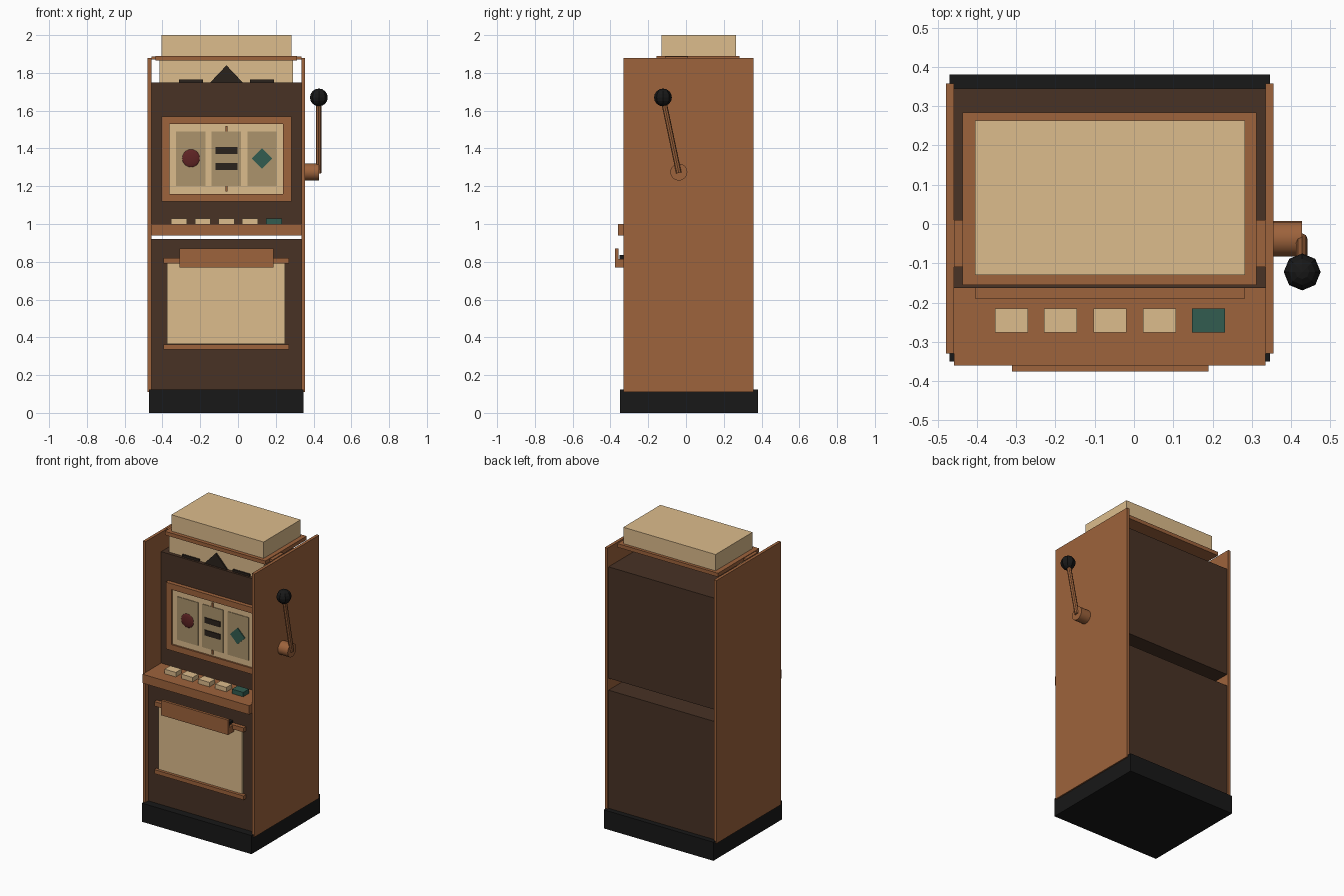
import bpy, bmesh, math
from mathutils import Vector

if "Cube" in bpy.data.objects:
    bpy.data.objects.remove(bpy.data.objects["Cube"])


def material(name, r, g, b):
    m = bpy.data.materials.new(name)
    lin = [((c / 255 + 0.055) / 1.055) ** 2.4 if c > 10 else c / 255 / 12.92 for c in (r, g, b)]
    m.diffuse_color = (*lin, 1)
    m.use_nodes = True
    m.node_tree.nodes["Principled BSDF"].inputs["Base Color"].default_value = m.diffuse_color
    return m


WOOD = material("wood", 157, 99, 60)
DARK = material("dark_wood", 72, 50, 37)
TAN = material("cream", 220, 188, 140)
REEL = material("reel_cream", 172, 148, 108)
BLACK = material("black", 24, 24, 24)
INK = material("ink", 42, 34, 28)
GREEN = material("green", 50, 92, 80)
RED = material("red", 95, 36, 36)


def finish(name, bm, mat):
    bmesh.ops.recalc_face_normals(bm, faces=bm.faces)
    me = bpy.data.meshes.new(name)
    bm.to_mesh(me)
    bm.free()
    me.materials.append(mat)
    ob = bpy.data.objects.new(name, me)
    bpy.context.collection.objects.link(ob)
    return ob


def box(name, x, y, z, mat):
    """Box from (min, max) ranges."""
    bm = bmesh.new()
    bmesh.ops.create_cube(bm, size=1)
    for v in bm.verts:
        v.co = [r[0] if c < 0 else r[1] for c, r in zip(v.co, (x, y, z))]
    return finish(name, bm, mat)


def prism(name, pts, y, mat):
    """Extrude an x/z outline along y."""
    bm = bmesh.new()
    f = bm.faces.new([bm.verts.new((px, y[0], pz)) for px, pz in pts])
    ext = bmesh.ops.extrude_face_region(bm, geom=[f])["geom"]
    bmesh.ops.translate(bm, vec=(0, y[1] - y[0], 0),
                        verts=[g for g in ext if isinstance(g, bmesh.types.BMVert)])
    return finish(name, bm, mat)


def rod(name, a, b, r, seg, mat):
    a, b = Vector(a), Vector(b)
    bm = bmesh.new()
    bmesh.ops.create_cone(bm, cap_ends=True, segments=seg, radius1=r, radius2=r, depth=(b - a).length)
    ob = finish(name, bm, mat)
    ob.location = (a + b) / 2
    ob.rotation_euler = (b - a).to_track_quat('Z', 'Y').to_euler()
    return ob


def ball(name, loc, r, seg, mat, scale=(1, 1, 1)):
    bm = bmesh.new()
    bmesh.ops.create_uvsphere(bm, u_segments=seg, v_segments=max(seg // 2, 8), radius=r)
    bmesh.ops.scale(bm, vec=scale, verts=bm.verts)
    ob = finish(name, bm, mat)
    ob.location = loc
    return ob


def smooth(ob):
    for p in ob.data.polygons:
        p.use_smooth = True
    ob.data.set_sharp_from_angle(angle=math.radians(35))


CX = -0.061            # centre of the cabinet
INNER = (-0.458, 0.335)

# cabinet
box("base_plinth", (-0.47, 0.346), (-0.35, 0.38), (0, 0.125), BLACK)
box("left_side_panel", (-0.478, -0.458), (-0.33, 0.357), (0.11, 1.88), WOOD)
box("right_side_panel", (0.335, 0.355), (-0.33, 0.357), (0.11, 1.88), WOOD)
box("lower_body", INNER, (-0.30, 0.345), (0.12, 0.92), DARK)
box("upper_body", INNER, (-0.163, 0.345), (1.0, 1.75), DARK)
box("button_shelf", INNER, (-0.36, -0.155), (0.94, 1.0), WOOD)

# crown and marquee
box("crown_cross_rail", INNER, (-0.11, 0.01), (1.872, 1.886), WOOD)
box("crown_trim", (-0.437, 0.312), (-0.155, 0.284), (1.865, 1.89), WOOD)
box("crown_box", (-0.405, 0.282), (-0.13, 0.264), (1.89, 2.0), TAN)
box("marquee_panel", (-0.415, 0.292), (-0.14, -0.12), (1.74, 1.865), TAN)
prism("marquee_peak", [(CX - 0.09, 1.745), (CX + 0.09, 1.745), (CX, 1.84)], (-0.15, -0.138), INK)
for side, s in (("left", -1), ("right", 1)):
    c = CX + s * 0.188
    box(f"marquee_bar_{side}", (c - 0.063, c + 0.063), (-0.15, -0.138), (1.74, 1.765), INK)

# reel display with raised frame
FY = (-0.19, -0.16)
box("display_frame_top", (-0.405, 0.282), FY, (1.53, 1.57), WOOD)
box("display_frame_bottom", (-0.405, 0.282), FY, (1.12, 1.16), WOOD)
box("display_frame_left", (-0.405, -0.362), FY, (1.16, 1.53), WOOD)
box("display_frame_right", (0.238, 0.282), FY, (1.16, 1.53), WOOD)
box("display_panel", (-0.362, 0.238), (-0.178, -0.16), (1.16, 1.53), TAN)
for i in range(3):
    c = CX + (i - 1) * 0.188
    box(f"reel_window_{i + 1}", (c - 0.078, c + 0.078), (-0.182, -0.17), (1.20, 1.49), REEL)
for name, z in (("lower", (1.172, 1.20)), ("upper", (1.49, 1.52))):
    box(f"payline_mark_{name}", (CX - 0.005, CX + 0.005), (-0.186, -0.17), z, WOOD)

# reel symbols
smooth(ball("round_symbol", (CX - 0.188, -0.18, 1.348), 0.048, 20, RED, (1, 0.2, 1)))
for i, z in enumerate((1.305, 1.389)):
    box(f"bar_symbol_{i + 1}", (CX - 0.058, CX + 0.058), (-0.188, -0.18), (z - 0.018, z + 0.018), INK)
d = CX + 0.188
prism("diamond_symbol", [(d - 0.055, 1.347), (d, 1.292), (d + 0.055, 1.347), (d, 1.402)], (-0.188, -0.18), GREEN)

# buttons
for i in range(5):
    c = CX + (i - 2) * 0.1255
    box(f"button_{i + 1}", (c - 0.042, c + 0.042), (-0.276, -0.215), (0.995, 1.03), GREEN if i == 4 else TAN)

# lower door and payout tray
box("door_panel", (-0.375, 0.25), (-0.312, -0.29), (0.365, 0.80), TAN)
box("door_rail_top", (-0.395, 0.27), (-0.326, -0.29), (0.79, 0.82), WOOD)
box("door_rail_bottom", (-0.395, 0.27), (-0.326, -0.29), (0.335, 0.362), WOOD)
TX = (CX - 0.25, CX + 0.25)
box("tray_front", TX, (-0.376, -0.358), (0.77, 0.87), WOOD)
box("tray_floor", TX, (-0.36, -0.295), (0.77, 0.815), WOOD)
box("tray_slot", (TX[0] + 0.015, TX[1] - 0.015), (-0.352, -0.295), (0.81, 0.835), BLACK)

# pull lever
smooth(rod("lever_hub", (0.35, -0.038, 1.275), (0.428, -0.038, 1.275), 0.045, 20, WOOD))
rod("lever_arm", (0.427, -0.038, 1.27), (0.427, -0.122, 1.67), 0.0145, 8, WOOD)
ball("lever_knob", (0.428, -0.122, 1.67), 0.047, 8, BLACK)
